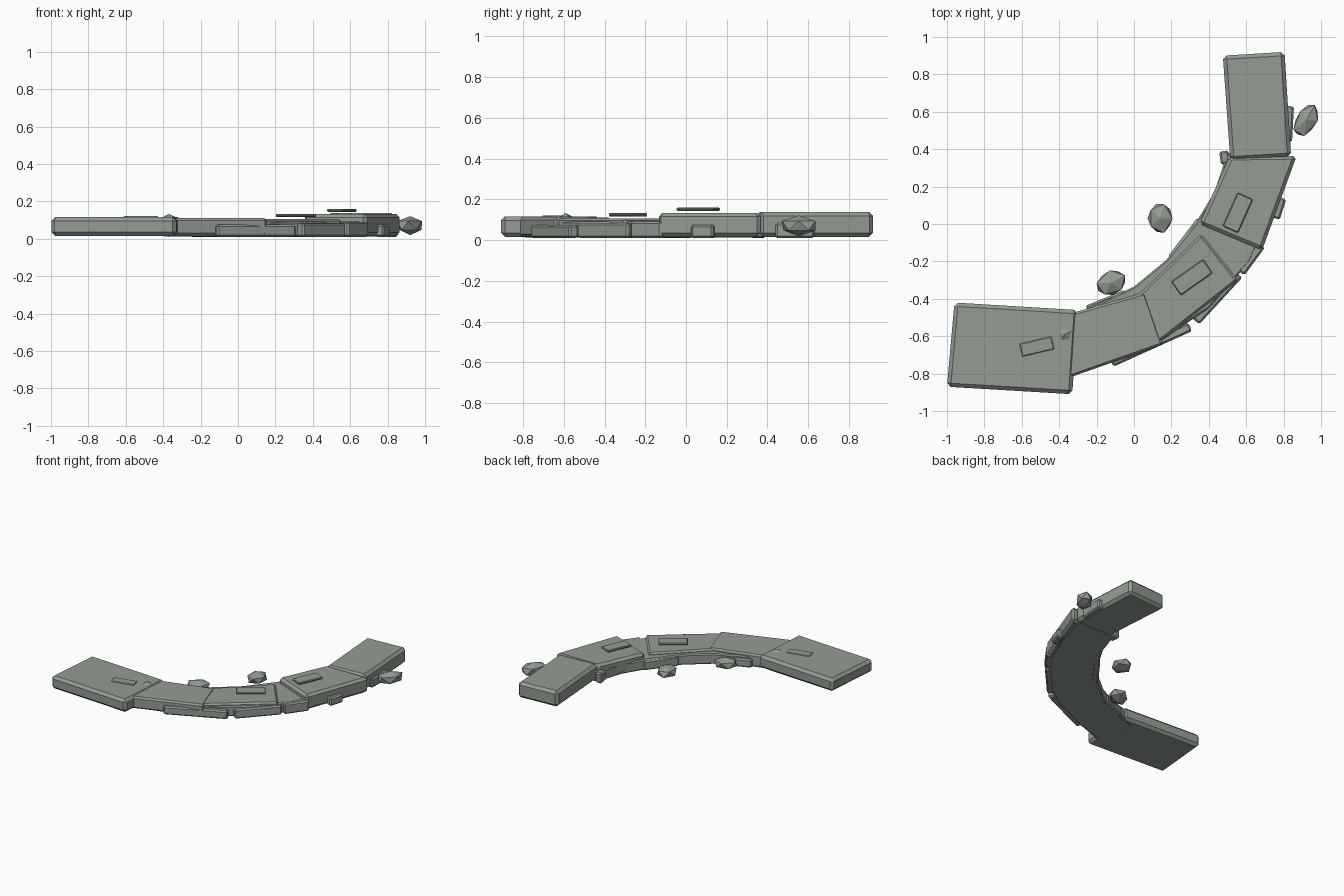
import bpy, bmesh, math, random
from mathutils import Matrix, Vector

random.seed(4)
cube = bpy.data.objects.get("Cube")
if cube:
    bpy.data.objects.remove(cube)

stone = bpy.data.materials.new("grey_green_stone")
stone.use_nodes = True
COLOUR = (0.29, 0.335, 0.29, 1)
stone.diffuse_color = COLOUR
stone.node_tree.nodes["Principled BSDF"].inputs["Base Color"].default_value = COLOUR


def finish(name, bm, bevel=0):
    bmesh.ops.recalc_face_normals(bm, faces=bm.faces)
    mesh = bpy.data.meshes.new(name)
    bm.to_mesh(mesh)
    bm.free()
    mesh.materials.append(stone)
    ob = bpy.data.objects.new(name, mesh)
    bpy.context.collection.objects.link(ob)
    if bevel:
        mod = ob.modifiers.new("chipped_edge", "BEVEL")
        mod.width = bevel
        mod.segments = 1
    return ob


def prism(name, outline, low, high, bevel):
    bm = bmesh.new()
    face = bm.faces.new([bm.verts.new((x, y, low)) for x, y in outline])
    top = bmesh.ops.extrude_face_region(bm, geom=[face])["geom"]
    bmesh.ops.translate(bm, vec=(0, 0, high - low),
                        verts=[v for v in top if isinstance(v, bmesh.types.BMVert)])
    return finish(name, bm, bevel)


def bar(name, a, b, width, low, high, bevel):
    a, b = Vector(a), Vector(b)
    side = (b - a).normalized().orthogonal() * width / 2
    return prism(name, [a + side, a - side, b - side, b + side], low, high, bevel)


def rock(name, centre, size, turn):
    bm = bmesh.new()
    bmesh.ops.create_icosphere(bm, subdivisions=1, radius=1)
    for v in bm.verts:
        v.co *= random.uniform(0.92, 1.06)
    bmesh.ops.transform(bm, verts=bm.verts, matrix=Matrix.Translation(centre)
                        @ Matrix.Rotation(math.radians(turn), 4, "Z")
                        @ Matrix.Diagonal((*size, 1)))
    return finish(name, bm)


# Road slabs, from the left end round the bend
prism("slab_end_west", [(-0.96, -0.42), (-0.30, -0.46), (-0.33, -0.91), (-1.0, -0.87)],
      0.016, 0.116, 0.02)
prism("slab_bend_1", [(-0.38, -0.49), (0.06, -0.365), (0.155, -0.645), (-0.40, -0.84)],
      0.018, 0.11, 0.012)
prism("slab_bend_2", [(-0.02, -0.42), (0.36, -0.055), (0.555, -0.30), (0.10, -0.66)],
      0.018, 0.107, 0.012)
prism("slab_bend_3", [(0.35, 0.0), (0.51, 0.36), (0.87, 0.365), (0.685, -0.14)],
      0.016, 0.133, 0.018)
prism("slab_end_north", [(0.515, 0.34), (0.84, 0.36), (0.805, 0.92), (0.475, 0.90)],
      0.016, 0.138, 0.02)

# Curved bed beneath the slabs
inner = [(-0.40, -0.50), (-0.25, -0.455), (0, -0.335), (0.17, -0.195),
         (0.32, -0.01), (0.43, 0.17), (0.50, 0.38)]
outer = [(0.82, 0.38), (0.75, 0.10), (0.62, -0.20), (0.40, -0.45),
         (0.15, -0.62), (-0.12, -0.73), (-0.36, -0.80)]
prism("curved_bed", inner + outer, 0.012, 0.092, 0.008)

# Broken kerb stones along both edges
kerbs = [((-0.12, -0.74), (0.30, -0.55)), ((0.33, -0.52), (0.56, -0.27)),
         ((0.57, -0.26), (0.68, -0.11)), ((0.755, 0.03), (0.79, 0.14)),
         ((0.82, 0.44), (0.83, 0.63)), ((0.49, 0.32), (0.48, 0.39)),
         ((-0.25, -0.46), (-0.04, -0.375)), ((0.20, -0.19), (0.36, 0.02))]
for i, (a, b) in enumerate(kerbs):
    bar(f"kerb_stone_{i + 1}", a, b, 0.05, 0.01, 0.075 + 0.008 * (i % 3), 0.01)

# Raised paving plates
bar("plate_north", (0.515, -0.03), (0.595, 0.15), 0.09, 0.144, 0.16, 0.005)
bar("plate_middle", (0.225, -0.345), (0.395, -0.225), 0.09, 0.117, 0.132, 0.005)
bar("plate_west", (-0.605, -0.675), (-0.435, -0.635), 0.07, 0.108, 0.121, 0.004)

# Loose rubble
rock("rubble_east", (0.92, 0.555, 0.07), (0.105, 0.062, 0.053), 60)
rock("rubble_centre", (0.14, 0.03, 0.062), (0.072, 0.088, 0.045), 0)
rock("rubble_inner", (-0.12, -0.315, 0.062), (0.092, 0.07, 0.045), 30)
rock("rubble_west", (-0.37, -0.59, 0.075), (0.075, 0.07, 0.062), 25)
